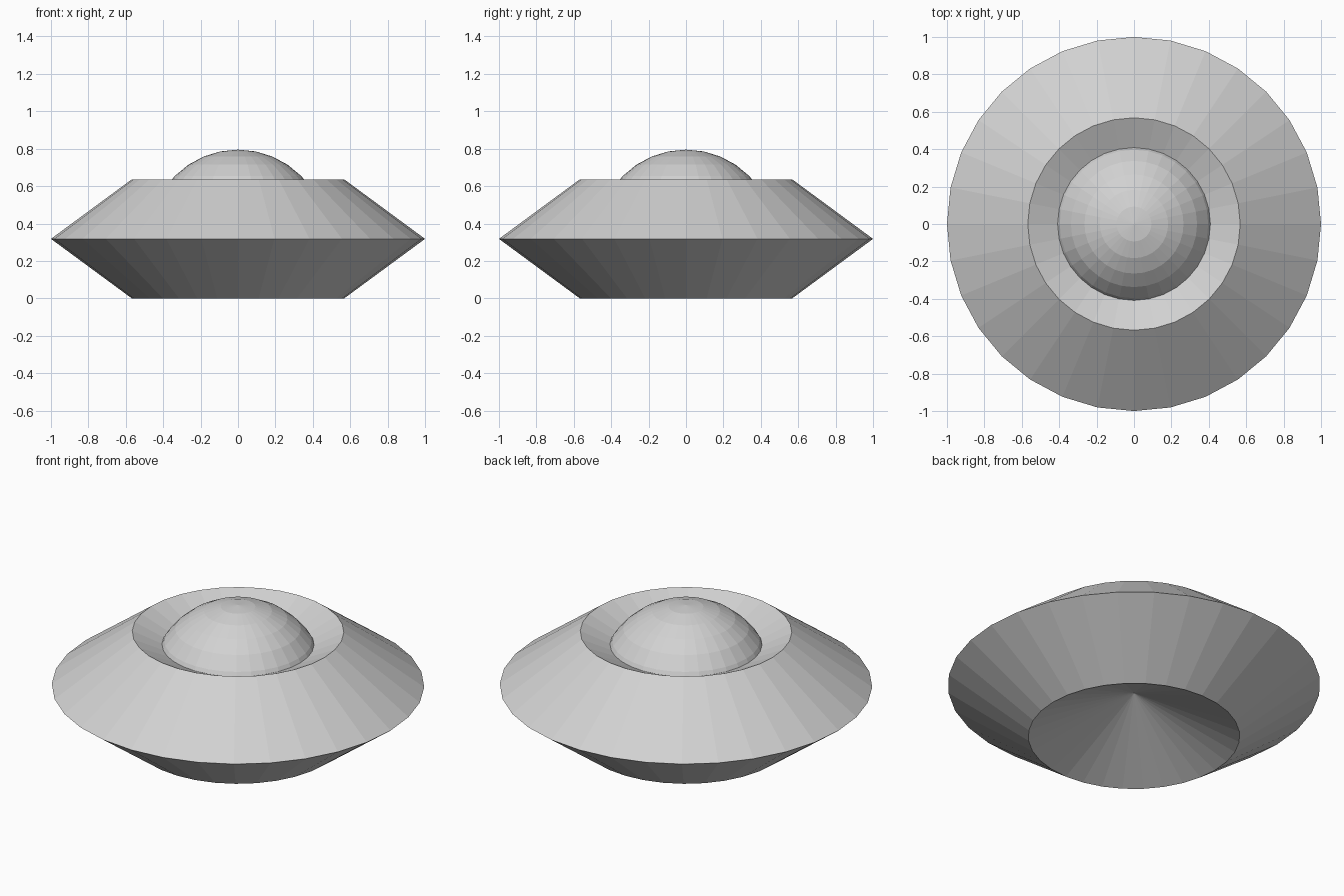
import bpy
import bmesh
import math

SIDES = 32
MID = 0.318          # height of the widest edge
TOP = 2 * MID        # height of the upper lip
DISH = 0.267         # depth of the conical recesses
DOME_R = 0.477

cube = bpy.data.objects.get("Cube")
if cube:
    bpy.data.objects.remove(cube, do_unlink=True)

grey = bpy.data.materials.new("light_grey")
colour = (0.64, 0.64, 0.64, 1)
grey.use_nodes = True
grey.diffuse_color = colour
bsdf = next(n for n in grey.node_tree.nodes if n.type == "BSDF_PRINCIPLED")
bsdf.inputs["Base Color"].default_value = colour


def lathe(name, profile):
    """Spin a radius/height profile around z into a flat-shaded object."""
    bm = bmesh.new()
    verts = [bm.verts.new((r, 0, z)) for r, z in profile]
    edges = [bm.edges.new(pair) for pair in zip(verts, verts[1:])]
    bmesh.ops.spin(bm, geom=verts + edges, cent=(0, 0, 0), axis=(0, 0, 1),
                   angle=math.tau, steps=SIDES, use_duplicate=False)
    bmesh.ops.remove_doubles(bm, verts=bm.verts, dist=0.0005)
    bmesh.ops.recalc_face_normals(bm, faces=bm.faces)
    mesh = bpy.data.meshes.new(name)
    bm.to_mesh(mesh)
    bm.free()
    mesh.materials.append(grey)
    obj = bpy.data.objects.new(name, mesh)
    bpy.context.collection.objects.link(obj)
    return obj


# Saucer hull with a cone-shaped recess above and below
lathe("saucer_hull", [(0, DISH), (0.568, 0), (1, MID),
                      (0.568, TOP), (0, TOP - DISH)])

# Dome sitting in the upper recess, closed underneath
arc = [math.pi / 16 * i for i in range(9)]
lathe("dome", [(DOME_R * math.sin(a), MID + DOME_R * math.cos(a)) for a in arc]
      + [(0, MID)])
